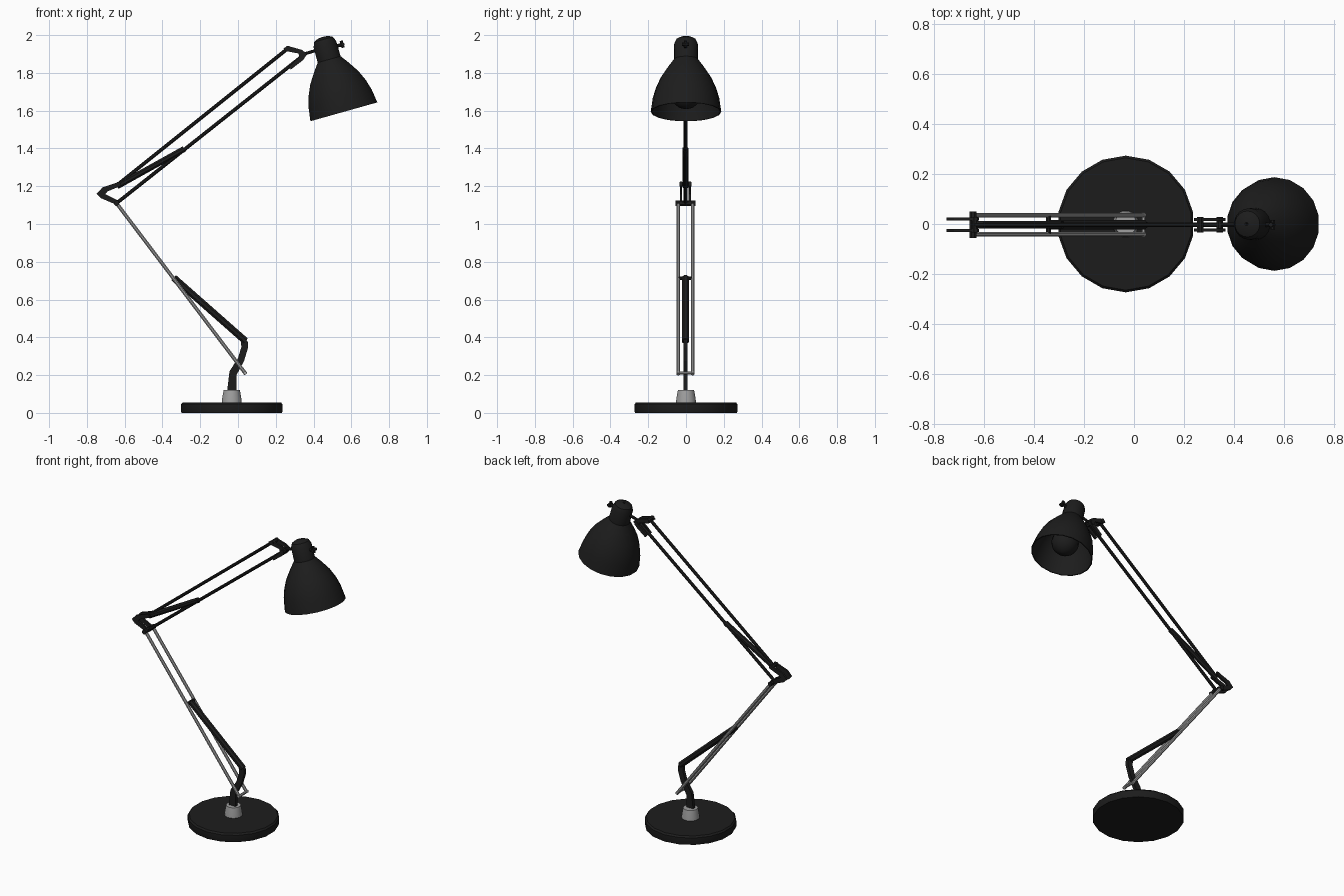
import bpy, bmesh, math
from mathutils import Vector

if "Cube" in bpy.data.objects:
    bpy.data.objects.remove(bpy.data.objects["Cube"])

YC = -0.003  # arm centre plane


def material(name, value):
    m = bpy.data.materials.new(name)
    m.diffuse_color = (value, value, value, 1)
    m.use_nodes = True
    m.node_tree.nodes["Principled BSDF"].inputs["Base Color"].default_value = m.diffuse_color
    return m


BLACK = material("black_paint", 0.012)
STEEL = material("steel", 0.35)


def finish(name, bm, mat, smooth=True):
    bmesh.ops.recalc_face_normals(bm, faces=bm.faces)
    me = bpy.data.meshes.new(name)
    bm.to_mesh(me)
    bm.free()
    ob = bpy.data.objects.new(name, me)
    bpy.context.collection.objects.link(ob)
    me.materials.append(mat)
    if smooth:
        bpy.ops.object.select_all(action='DESELECT')
        ob.select_set(True)
        bpy.context.view_layer.objects.active = ob
        bpy.ops.object.shade_smooth_by_angle(angle=math.radians(35))
    return ob


def lathe(name, profile, n, loc, tilt=0.0, mat=BLACK, closed=False):
    """Revolve (radius, height) points; caps the ends unless the profile is a loop."""
    bm = bmesh.new()
    rings = []
    for r, h in profile:
        rings.append([bm.verts.new((r * math.cos(a), r * math.sin(a), h))
                      for a in (2 * math.pi * (i + 0.5) / n for i in range(n))])
    pairs = list(zip(rings, rings[1:]))
    if closed:
        pairs.append((rings[-1], rings[0]))
    for lo, hi in pairs:
        for i in range(n):
            j = (i + 1) % n
            bm.faces.new((lo[i], lo[j], hi[j], hi[i]))
    if not closed:
        bm.faces.new(rings[0])
        bm.faces.new(rings[-1])
    ob = finish(name, bm, mat)
    ob.location = loc
    ob.rotation_euler = (0, tilt, 0)
    return ob


def rod(name, a, b, r, n=8, mat=BLACK):
    a, b = Vector(a), Vector(b)
    ob = lathe(name, [(r, 0), (r, (b - a).length)], n, a, 0, mat)
    ob.rotation_euler = (b - a).to_track_quat('Z', 'Y').to_euler()
    return ob


def arm(name, a, b, r, y=0.0, n=8, mat=BLACK):
    return rod(name, (a[0], YC + y, a[1]), (b[0], YC + y, b[1]), r, n, mat)


def pin(name, p, half, r, mat=BLACK):
    return rod(name, (p[0], YC - half, p[1]), (p[0], YC + half, p[1]), r, 8, mat)


def plate(name, pts, y, half, mat=BLACK):
    """Extrude an x-z outline along y."""
    bm = bmesh.new()
    f = bm.faces.new([bm.verts.new((x, YC + y - half, z)) for x, z in pts])
    ext = bmesh.ops.extrude_face_region(bm, geom=[f])
    vs = [v for v in ext['geom'] if isinstance(v, bmesh.types.BMVert)]
    bmesh.ops.translate(bm, verts=vs, vec=(0, 2 * half, 0))
    return finish(name, bm, mat, False)


# Base disc and collar
lathe("base", [(0.27, 0), (0.273, 0.008), (0.273, 0.046), (0.264, 0.056)], 18, (-0.033, 0, 0))
lathe("base_collar", [(0.054, 0.05), (0.052, 0.075), (0.044, 0.12)], 16, (-0.033, 0, 0), 0, STEEL)

# Bent stem rising from the collar
plate("stem", [(-0.058, 0.11), (-0.008, 0.11), (-0.008, 0.2), (0.032, 0.275), (0.053, 0.345),
               (0.053, 0.375), (0.03, 0.4), (0.015, 0.378), (0.018, 0.35), (0.0, 0.29),
               (-0.045, 0.22)], 0, 0.011)

# Lower arm: pair of steel rods with cross pins and a spring tube
foot, elbow = (0.042, 0.205), (-0.643, 1.11)
for side, s in (("left", 1), ("right", -1)):
    arm("lower_rod_" + side, foot, elbow, 0.0105, s * 0.038, 8, STEEL)
pin("lower_rod_foot_pin", (0.038, 0.212), 0.048, 0.009, STEEL)
arm("lower_spring", (0.04, 0.38), (-0.34, 0.715), 0.02)
pin("lower_spring_pin", (-0.342, 0.713), 0.036, 0.011)

# Elbow: two V plates with pins
knee = (-0.635, 1.21)
for side, s in (("left", 1), ("right", -1)):
    plate("elbow_plate_" + side,
          [(-0.635, 1.098), (-0.728, 1.138), (-0.748, 1.16), (-0.718, 1.193), (-0.625, 1.225),
           (-0.62, 1.202), (-0.692, 1.172), (-0.702, 1.158), (-0.63, 1.122)], s * 0.023, 0.006)
pin("elbow_lower_pin", elbow, 0.053, 0.015)
pin("elbow_upper_pin", knee, 0.031, 0.013)

# Upper arm: parallel rods and spring tube
wrist_low, wrist_high = (0.342, 1.89), (0.265, 1.93)
arm("upper_rod_low", elbow, wrist_low, 0.0105)
arm("upper_rod_high", knee, wrist_high, 0.0105)
arm("upper_spring", (-0.64, 1.2), (-0.285, 1.397), 0.017)

# Wrist bracket
for side, s in (("left", 1), ("right", -1)):
    plate("wrist_plate_" + side,
          [(0.24, 1.928), (0.262, 1.943), (0.338, 1.922), (0.366, 1.9), (0.345, 1.868),
           (0.28, 1.818), (0.268, 1.832), (0.325, 1.885), (0.32, 1.903), (0.255, 1.915)],
          s * 0.021, 0.006)
pin("wrist_high_pin", wrist_high, 0.031, 0.014)
pin("wrist_low_pin", wrist_low, 0.031, 0.014)
arm("shade_link", (0.35, 1.9), (0.45, 1.93), 0.009)

# Shade: tilted thin shell with rounded cap
TILT = math.radians(-15.7)
RIM = Vector((0.5605, 0, 1.594))


def on_axis(r, h):
    return (RIM.x + r * math.cos(TILT) + h * math.sin(TILT),
            RIM.z - r * math.sin(TILT) + h * math.cos(TILT))


outer = [(0.187, 0), (0.176, 0.075), (0.16, 0.13), (0.134, 0.188), (0.096, 0.245), (0.064, 0.288),
         (0.063, 0.372), (0.052, 0.398), (0.03, 0.409), (0.007, 0.412)]
inner = [(max(r - 0.006, 0.002), max(h - 0.004, 0)) for r, h in outer]
lathe("shade", outer + inner[::-1], 18, RIM, TILT, BLACK, True)

# Bulb with neck
ball = [(0.083 * math.sin(a), 0.1 - 0.083 * math.cos(a))
        for a in (math.radians(d) for d in (6, 30, 55, 80, 105, 130))]
lathe("bulb", ball + [(0.04, 0.19), (0.035, 0.3)], 16, RIM, TILT)

# Switch on the cap
arm("switch_stem", on_axis(0.05, 0.345), on_axis(0.09, 0.345), 0.01)
pin("switch_key", on_axis(0.09, 0.345), 0.018, 0.01)
arm("switch_tip", on_axis(0.088, 0.328), on_axis(0.088, 0.366), 0.009)
